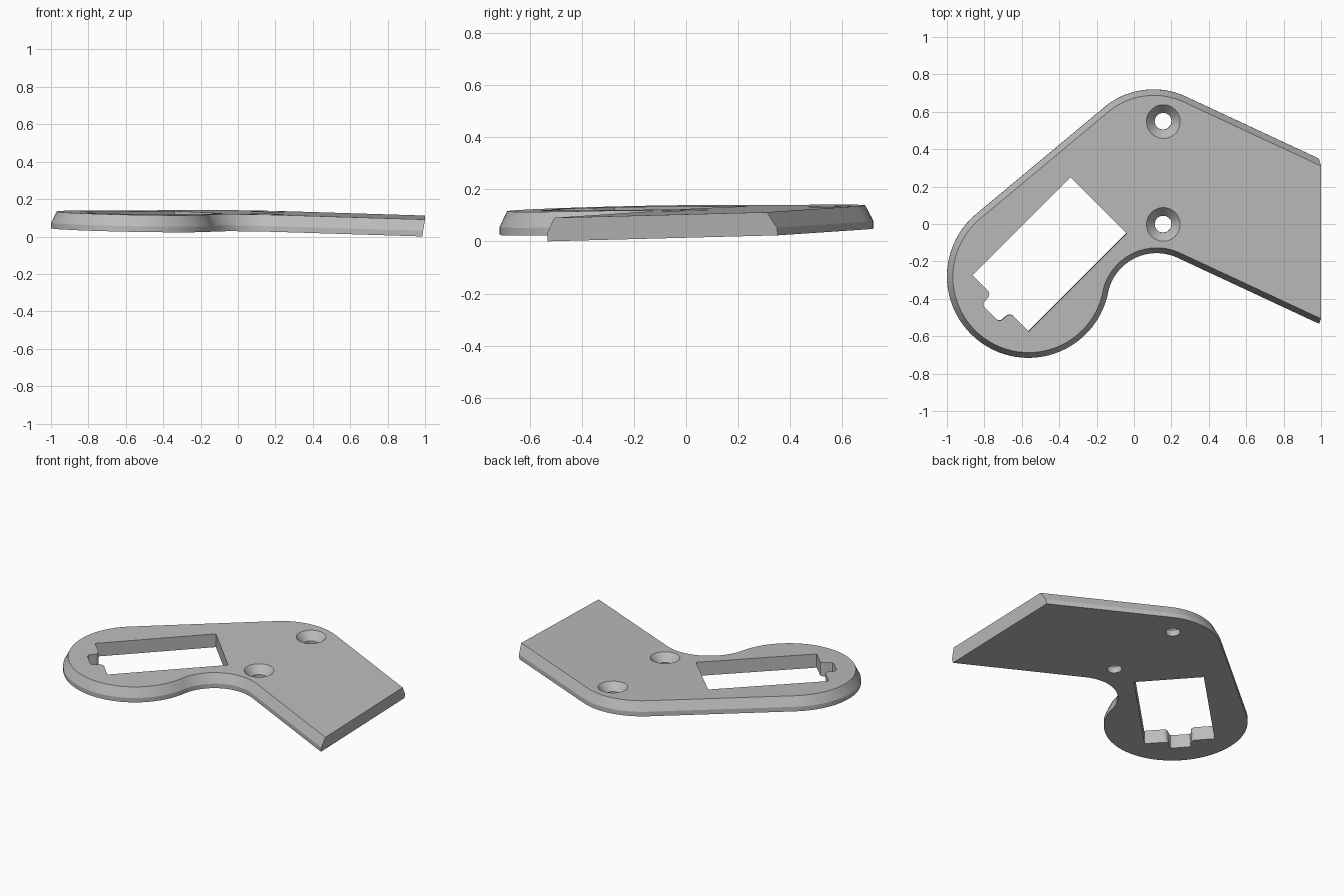
import bpy, bmesh
from math import radians, sin, cos
from mathutils import Matrix

if "Cube" in bpy.data.objects:
    bpy.data.objects.remove(bpy.data.objects["Cube"])

GREY = (0.5, 0.5, 0.5, 1)
grey = bpy.data.materials.new("plain grey")
grey.use_nodes = True
grey.diffuse_color = GREY
grey.node_tree.nodes["Principled BSDF"].inputs["Base Color"].default_value = GREY

THICK = 0.09
SLOPE = 65  # direction faced by the upper arm edge, in degrees


def arc(cx, cy, r, start, end, steps):
    angles = [radians(start + (end - start) * i / steps) for i in range(steps + 1)]
    return [(cx + r * cos(a), cy + r * sin(a)) for a in angles]


def to_end(point, end_x):
    """Follow the arm edge from a tangent point to the end of the arm."""
    a = radians(SLOPE - 90)
    return (end_x, point[1] + (end_x - point[0]) * sin(a) / cos(a))


def outline(inset, end_x):
    """Plate outline: round end, concave neck, straight arm, rounded shoulder."""
    disc = arc(-0.565, -0.28, 0.435 - inset, 129.8, 348.5, 48)
    neck = arc(0.12, -0.42, 0.265 + inset, 168.5, SLOPE, 28)
    shoulder = arc(0.104, 0.31, 0.41 - inset, SLOPE, 129.8, 20)
    return (disc + neck[1:] + [to_end(neck[-1], end_x)]
            + [to_end(shoulder[0], end_x)] + shoulder)


def loft(name, sections):
    """Closed solid through a stack of (outline, height) sections."""
    bm = bmesh.new()
    loops = [[bm.verts.new((x, y, z)) for x, y in pts] for pts, z in sections]
    n = len(loops[0])
    for low, high in zip(loops, loops[1:]):
        for i in range(n):
            j = (i + 1) % n
            bm.faces.new((low[i], low[j], high[j], high[i]))
    bm.faces.new(loops[0][::-1])
    bm.faces.new(loops[-1])
    bmesh.ops.recalc_face_normals(bm, faces=bm.faces)
    mesh = bpy.data.meshes.new(name)
    bm.to_mesh(mesh)
    bm.free()
    obj = bpy.data.objects.new(name, mesh)
    mesh.materials.append(grey)
    bpy.context.collection.objects.link(obj)
    return obj


# Plate with a short upright rim and a sloped upper edge
plate = loft("mounting_plate", [
    (outline(0, 0.985), 0),
    (outline(0, 0.989), 0.03),
    (outline(0.03, 0.998), THICK),
])

# Diagonal rectangular opening with a rounded notch in its outer end
half_notch = [(-0.447, 0.046), (-0.442, 0.06), (-0.43, 0.067), (-0.392, 0.07),
              (-0.378, 0.078), (-0.371, 0.092), (-0.371, 0.212), (0.371, 0.212)]
local = half_notch + [(u, -v) for u, v in reversed(half_notch)]
s = sin(radians(45))
opening = [(-0.4525 + s * (u + v), -0.16 + s * (u - v)) for u, v in local]
cutters = [loft("opening_cutter", [(opening, -0.1), (opening, 0.2)])]

# Two countersunk screw holes
for y in (0.0, 0.55):
    rings = [(0.045, -0.1), (0.045, 0.04), (0.09, THICK), (0.09, 0.2)]
    cutters.append(loft("screw_hole_cutter", [
        (arc(0.155, y, r, 0, 352.5, 47), z) for r, z in rings]))

# Cut the openings
bpy.context.view_layer.objects.active = plate
plate.select_set(True)
for cutter in cutters:
    cutter.hide_render = True
    mod = plate.modifiers.new("cut", "BOOLEAN")
    mod.operation = "DIFFERENCE"
    mod.solver = "EXACT"
    mod.object = cutter
    bpy.ops.object.modifier_apply(modifier=mod.name)
for cutter in cutters:
    bpy.data.objects.remove(cutter)

# Slight tilt, with the arm's front corner resting on the ground
TILT_X, TILT_Y = 0.019, 0.026
plate.data.transform(Matrix((
    (1, 0, TILT_X, 0),
    (0, 1, -TILT_Y, 0),
    (-TILT_X, TILT_Y, 1, 0.033),
    (0, 0, 0, 1))))

bpy.ops.object.shade_smooth_by_angle(angle=radians(20))
